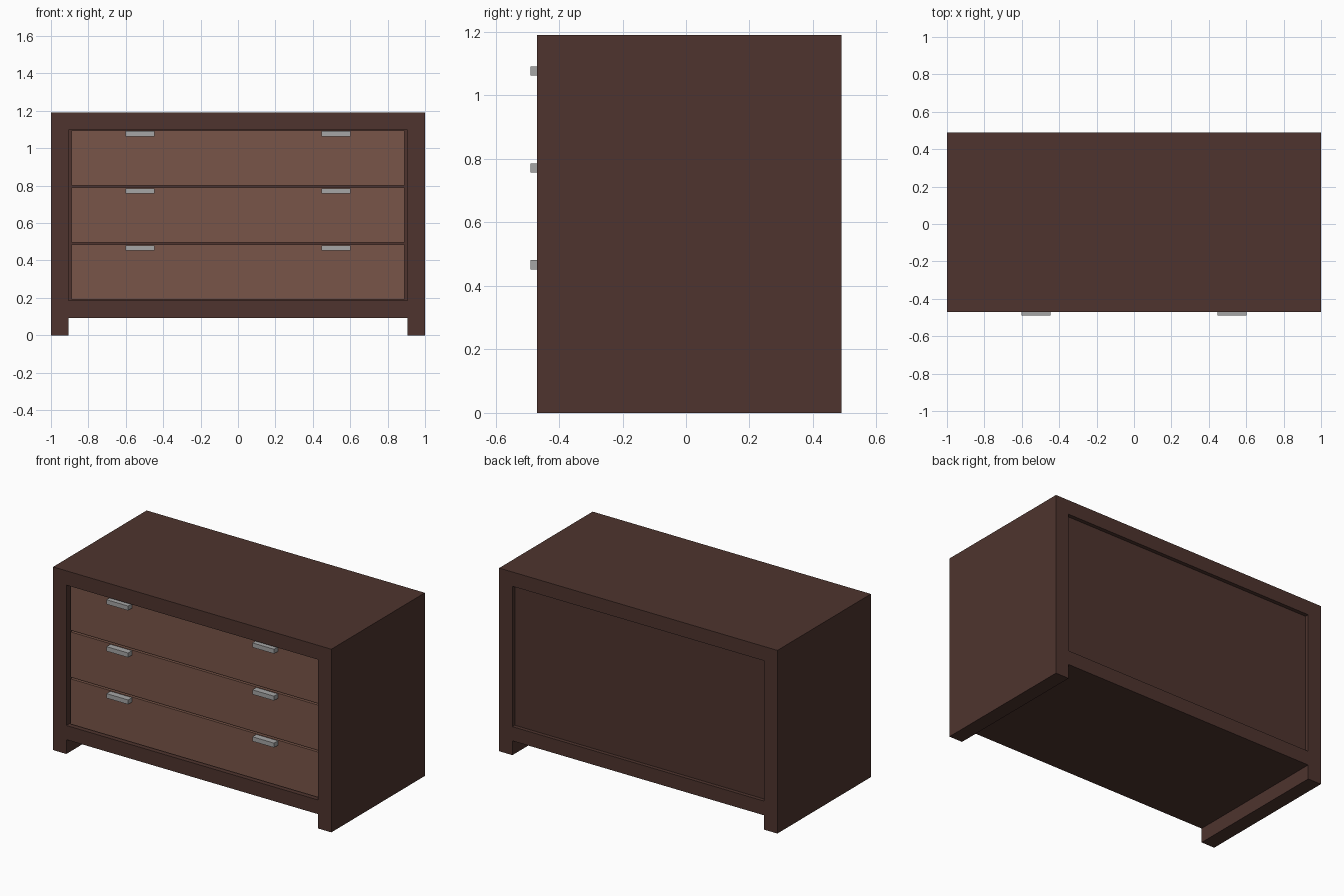
import bpy
import bmesh

if "Cube" in bpy.data.objects:
    bpy.data.objects.remove(bpy.data.objects["Cube"])


def material(name, hex_code):
    def lin(c):
        c /= 255
        return c / 12.92 if c <= 0.04045 else ((c + 0.055) / 1.055) ** 2.4
    m = bpy.data.materials.new(name)
    rgb = [lin(int(hex_code[i:i + 2], 16)) for i in (0, 2, 4)]
    m.diffuse_color = (*rgb, 1)
    m.use_nodes = True
    m.node_tree.nodes["Principled BSDF"].inputs["Base Color"].default_value = m.diffuse_color
    return m


DARK = material("dark brown wood", "4E342E")
LIGHT = material("light brown wood", "795548")
METAL = material("grey metal", "A6A6A6")


def box(name, x, y, z, mat):
    """Box from (min, max) ranges on each axis."""
    bm = bmesh.new()
    bmesh.ops.create_cube(bm, size=1)
    for v in bm.verts:
        for i, (lo, hi) in enumerate((x, y, z)):
            v.co[i] = hi if v.co[i] > 0 else lo
    me = bpy.data.meshes.new(name)
    bm.to_mesh(me)
    bm.free()
    me.materials.append(mat)
    ob = bpy.data.objects.new(name, me)
    bpy.context.collection.objects.link(ob)
    return ob


FRONT, BACK, TOP = -0.47, 0.49, 1.19
INNER = 0.905                      # half width of the opening
SHELF, CEILING = 0.185, 1.097      # opening bottom and top

# Cabinet carcass: one extruded front profile with legs, minus the opening
outline = [(-1, 0), (-INNER, 0), (-INNER, 0.093), (INNER, 0.093),
           (INNER, 0), (1, 0), (1, TOP), (-1, TOP)]
bm = bmesh.new()
face = bm.faces.new([bm.verts.new((x, FRONT, z)) for x, z in outline])
ext = bmesh.ops.extrude_face_region(bm, geom=[face])
for g in ext["geom"]:
    if isinstance(g, bmesh.types.BMVert):
        g.co.y = BACK
bmesh.ops.recalc_face_normals(bm, faces=bm.faces)
me = bpy.data.meshes.new("cabinet_frame")
bm.to_mesh(me)
bm.free()
me.materials.append(DARK)
frame = bpy.data.objects.new("cabinet_frame", me)
bpy.context.collection.objects.link(frame)

cutter = box("opening_cutter", (-INNER, INNER), (-1, 1), (SHELF, CEILING), DARK)
cutter.hide_render = True
cutter.hide_viewport = True
cut = frame.modifiers.new("opening", "BOOLEAN")
cut.object = cutter
cut.operation = "DIFFERENCE"
cut.solver = "EXACT"

# Recessed back panel
box("back_panel", (-INNER, INNER), (0.44, 0.465), (SHELF, CEILING), DARK)

# Three drawers, each with two handles
FACE_Y = -0.45
for i in range(3):
    z0 = 0.191 + i * 0.305
    z1 = z0 + 0.294
    box(f"drawer_{i + 1}", (-0.89, 0.89), (FACE_Y, 0.42), (z0, z1), LIGHT)
    for side, x in (("left", (-0.602, -0.447)), ("right", (0.447, 0.602))):
        box(f"handle_{i + 1}_{side}", x, (-0.49, FACE_Y),
            (z1 - 0.033, z1 - 0.004), METAL)
